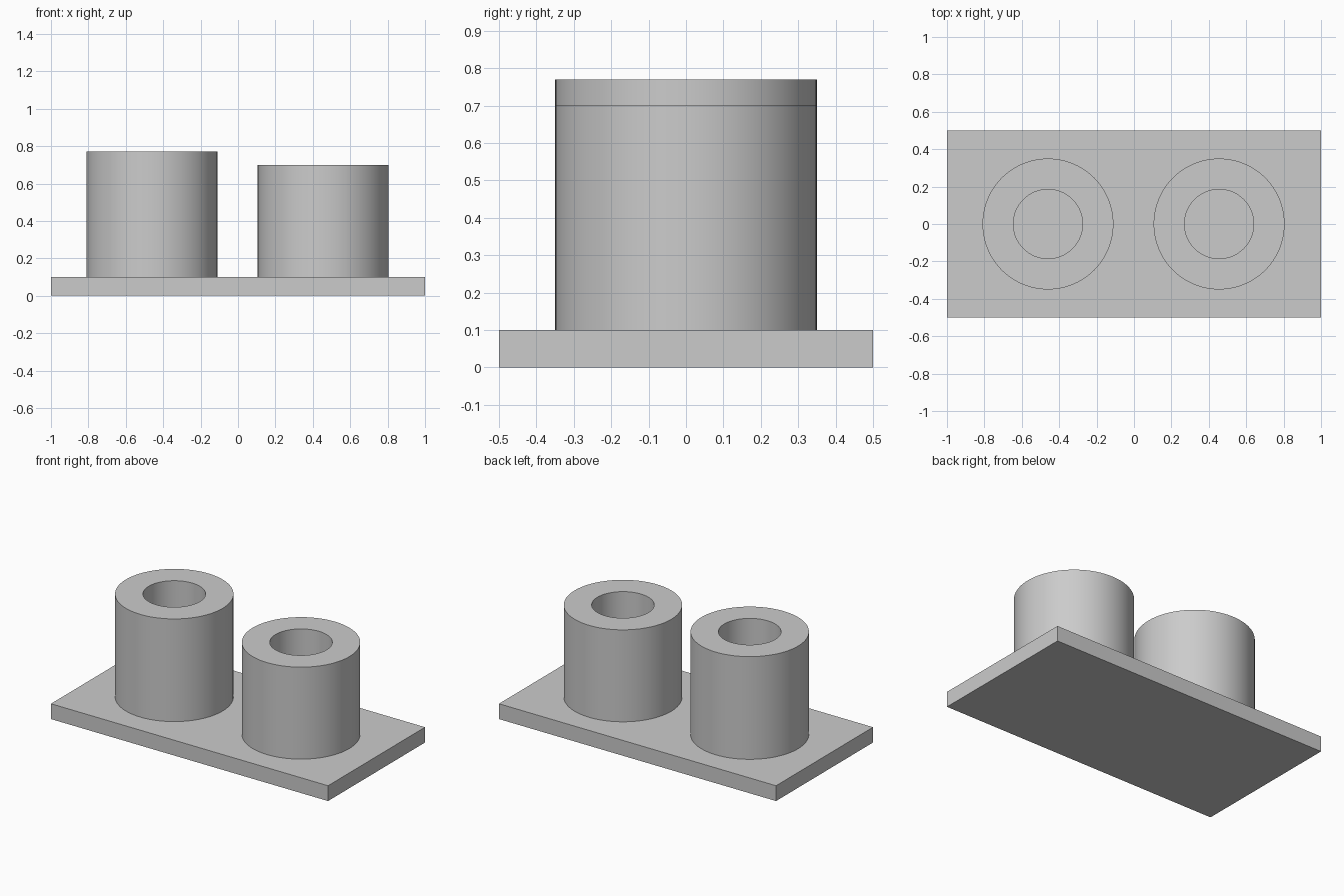
import bpy
import bmesh
from math import cos, sin, tau, radians

PLATE_TOP = 0.10
OUTER, INNER, SIDES = 0.35, 0.185, 96

cube = bpy.data.objects.get("Cube")
if cube:
    bpy.data.objects.remove(cube, do_unlink=True)

# Single plain grey
grey = bpy.data.materials.new("plain grey")
grey.use_nodes = True
colour = (0.6, 0.6, 0.6, 1)
grey.diffuse_color = colour
for node in grey.node_tree.nodes:
    if node.type == "BSDF_PRINCIPLED":
        node.inputs["Base Color"].default_value = colour


def finish(name, bm, location):
    bmesh.ops.recalc_face_normals(bm, faces=bm.faces)
    mesh = bpy.data.meshes.new(name)
    bm.to_mesh(mesh)
    bm.free()
    mesh.materials.append(grey)
    obj = bpy.data.objects.new(name, mesh)
    obj.location = location
    bpy.context.collection.objects.link(obj)
    return obj


def tube(name, x, top):
    """Hollow cylinder standing on the plate, turned from a square profile."""
    bm = bmesh.new()
    height = top - PLATE_TOP
    profile = [(OUTER, 0), (OUTER, height), (INNER, height), (INNER, 0)]
    rings = [[bm.verts.new((r * cos(tau * i / SIDES), r * sin(tau * i / SIDES), z))
              for i in range(SIDES)] for r, z in profile]
    for a, b in zip(rings, rings[1:] + rings[:1]):
        for i in range(SIDES):
            j = (i + 1) % SIDES
            bm.faces.new((a[i], a[j], b[j], b[i]))
    obj = finish(name, bm, (x, 0, PLATE_TOP))
    bpy.ops.object.select_all(action="DESELECT")
    obj.select_set(True)
    bpy.context.view_layer.objects.active = obj
    bpy.ops.object.shade_smooth_by_angle(angle=radians(30))


# Base plate
bm = bmesh.new()
bmesh.ops.create_cube(bm, size=1)
bmesh.ops.scale(bm, vec=(2, 1, PLATE_TOP), verts=bm.verts)
finish("base_plate", bm, (0, 0, PLATE_TOP / 2))

# Two tubes of different height
tube("tall_tube", -0.46, 0.77)
tube("short_tube", 0.455, 0.70)
